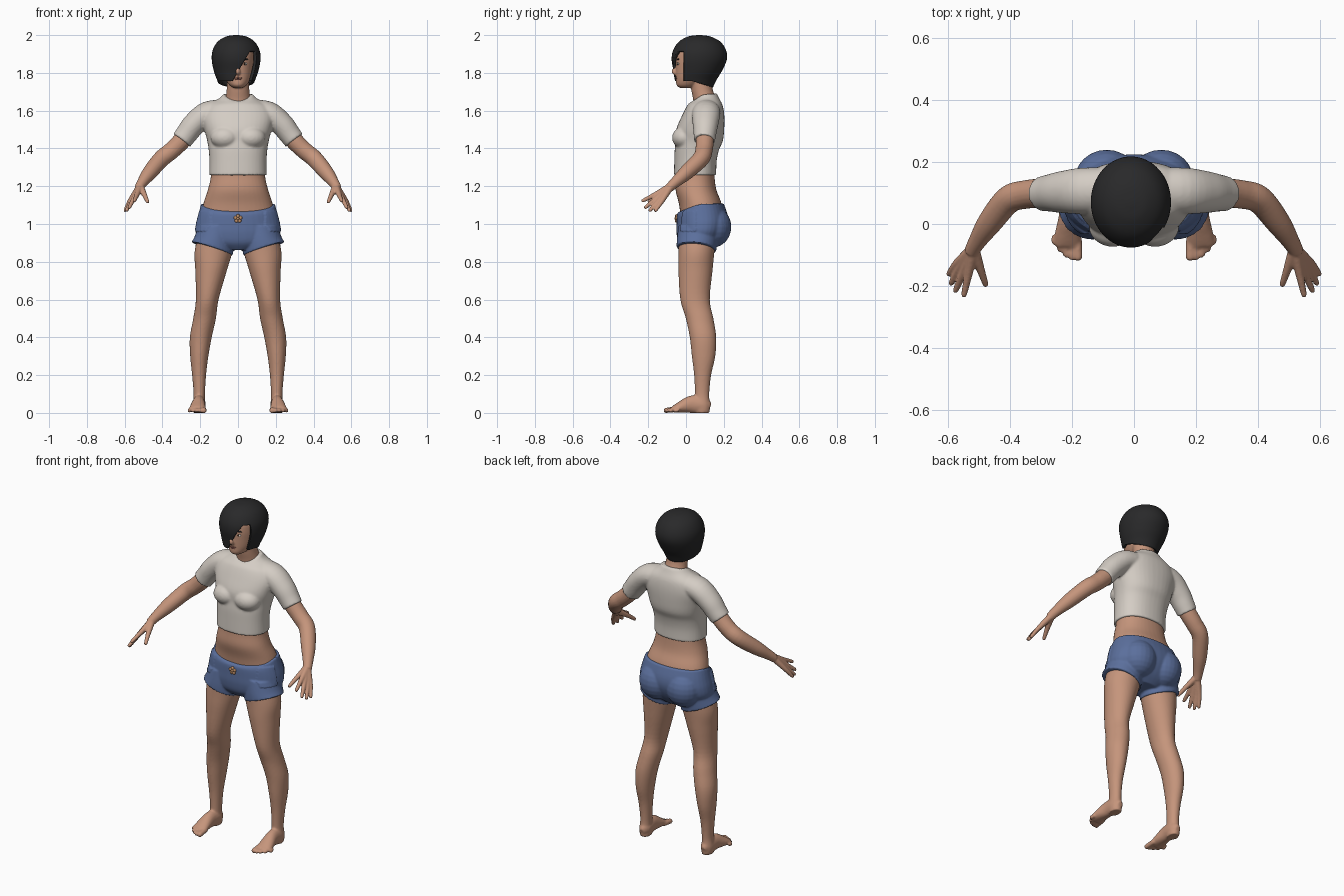
import bpy, bmesh, math
from mathutils import Vector, Matrix

if "Cube" in bpy.data.objects:
    bpy.data.objects.remove(bpy.data.objects["Cube"])


def mat(name, r, g, b):
    m = bpy.data.materials.new(name)
    m.diffuse_color = (r, g, b, 1)
    m.use_nodes = True
    m.node_tree.nodes["Principled BSDF"].inputs["Base Color"].default_value = m.diffuse_color
    return m


SKIN = mat("skin", 0.56, 0.30, 0.20)
HAIR = mat("black hair", 0.022, 0.022, 0.023)
CLOTH = mat("off white cloth", 0.66, 0.61, 0.555)
DENIM = mat("blue denim", 0.105, 0.16, 0.335)
LIPS = mat("lips", 0.33, 0.13, 0.10)
EYE = mat("eye white", 0.6, 0.57, 0.53)
IRIS = mat("dark brown", 0.04, 0.02, 0.012)
BUTTON = mat("copper", 0.52, 0.27, 0.13)


def spline(rows, sub):
    """Catmull-Rom interpolation of rows of numbers."""
    out = []
    for i in range(len(rows) - 1):
        p = [rows[max(i - 1, 0)], rows[i], rows[i + 1], rows[min(i + 2, len(rows) - 1)]]
        for k in range(sub):
            t = k / sub
            out.append([0.5 * (2 * b + (c - a) * t + (2 * a - 5 * b + 4 * c - d) * t * t
                               + (3 * b - a - 3 * c + d) * t ** 3) for a, b, c, d in zip(*p)])
    return out + [list(rows[-1])]


def skin_rings(bm, rings, caps=(True, True)):
    rows = [[bm.verts.new(p) for p in r] for r in rings]
    n = len(rows[0])
    for a, b in zip(rows, rows[1:]):
        for j in range(n):
            bm.faces.new((a[j], a[(j + 1) % n], b[(j + 1) % n], b[j]))
    for on, r in zip(caps, (rows[0], rows[-1])):
        if on:
            bm.faces.new(r)


def loft(bm, rows, seg=40, sub=5, power=2.0, caps=(True, True)):
    """Rows: cx, cy, z, rx, ry, slope x, slope y, front dip."""
    rows = [tuple(r) + (0,) * (8 - len(r)) for r in rows]
    rings = []
    for cx, cy, z, rx, ry, sx, sy, dip in spline(rows, sub):
        ring = []
        for j in range(seg):
            c, s = math.cos(2 * math.pi * j / seg), math.sin(2 * math.pi * j / seg)
            dx = math.copysign(abs(c) ** (2 / power), c) * max(rx, 0.002)
            dy = math.copysign(abs(s) ** (2 / power), s) * max(ry, 0.002)
            ring.append((cx + dx, cy + dy, z + sx * dx + sy * dy - dip * max(0, -s)))
        rings.append(ring)
    skin_rings(bm, rings, caps)


def tube(bm, rows, seg=20, sub=5):
    """Rows: x, y, z, horizontal radius, other radius."""
    rows = spline([r if len(r) == 5 else r + (r[3],) for r in rows], sub)
    rings = []
    for i, r in enumerate(rows):
        t = Vector(rows[min(i + 1, len(rows) - 1)][:3]) - Vector(rows[max(i - 1, 0)][:3])
        s = t.cross(Vector((0, 0, 1))).normalized()
        n = s.cross(t).normalized()
        rings.append([Vector(r[:3]) + s * math.cos(a) * max(r[3], 0.002) + n * math.sin(a) * max(r[4], 0.002)
                      for a in (2 * math.pi * j / seg for j in range(seg))])
    skin_rings(bm, rings)


def ball(bm, c, s, seg=24):
    bmesh.ops.create_uvsphere(bm, u_segments=seg, v_segments=seg // 2, radius=1,
                              matrix=Matrix.Translation(c) @ Matrix.Diagonal((*s, 1)))


def mirror(bm):
    g = bmesh.ops.duplicate(bm, geom=bm.verts[:] + bm.edges[:] + bm.faces[:])["geom"]
    for v in g:
        if isinstance(v, bmesh.types.BMVert):
            v.co.x = -v.co.x


def finish(name, bm, material, voxel=0, smooth=0, thick=0):
    """Make the object, optionally fusing its overlapping volumes into one skin."""
    bmesh.ops.recalc_face_normals(bm, faces=bm.faces[:])
    me = bpy.data.meshes.new(name)
    bm.to_mesh(me)
    bm.free()
    ob = bpy.data.objects.new(name, me)
    bpy.context.collection.objects.link(ob)
    if voxel:
        m = ob.modifiers.new("fuse", 'REMESH')
        m.mode, m.voxel_size = 'VOXEL', voxel
        m = ob.modifiers.new("soften", 'SMOOTH')
        m.factor, m.iterations = 0.5, smooth
    if thick:
        m = ob.modifiers.new("thickness", 'SOLIDIFY')
        m.thickness, m.offset = thick, -1
    if ob.modifiers:
        bpy.context.view_layer.update()
        dg = bpy.context.evaluated_depsgraph_get()
        ob.data = bpy.data.meshes.new_from_object(ob.evaluated_get(dg))
        ob.modifiers.clear()
    ob.data.materials.clear()
    ob.data.materials.append(material)
    ob.data.polygons.foreach_set("use_smooth", [True] * len(ob.data.polygons))
    return ob


# Legs, feet and bare waist
bm = bmesh.new()
loft(bm, [(.205, .085, .0, .03, .04), (.207, .085, .04, .033, .042), (.205, .085, .1, .03, .038),
          (.206, .088, .2, .037, .045), (.205, .093, .3, .048, .062), (.197, .09, .4, .058, .07),
          (.177, .072, .5, .06, .073), (.163, .048, .6, .06, .078), (.143, .05, .75, .083, .09),
          (.13, .055, .85, .1, .095), (.11, .06, .95, .1, .1)])
tube(bm, [(.205, .128, .03, .015, .02), (.205, .095, .04, .034, .045), (.208, .03, .045, .034, .047),
          (.213, -.03, .03, .042, .03), (.215, -.07, .017, .045, .017)])
for i in range(5):  # toes
    x, r = .181 + .019 * i, (.015 if i == 0 else .011)
    y = -.118 + .004 * i * i - .003 * i
    tube(bm, [(x + .002, -.045, .02, r), (x, y + .02, .014, r), (x, y + .005, .011, r * .9), (x, y, .01, r * .5)], 12, 3)
mirror(bm)
loft(bm, [(0, .08, .93, .17, .1), (0, .085, 1.0, .2, .11), (0, .077, 1.1, .185, .113),
          (0, .053, 1.18, .16, .108), (0, .05, 1.25, .144, .101), (0, .05, 1.32, .143, .098)], power=2.2)
for v in bm.verts:
    v.co.z = max(v.co.z, 0)
finish("legs_and_waist", bm, SKIN, .006, 4)

# Arms and hands
bm = bmesh.new()
tube(bm, [(.2, .105, 1.56, .05), (.29, .1, 1.45, .048), (.35, .095, 1.39, .046), (.405, .078, 1.345, .045),
          (.465, .005, 1.275, .04), (.505, -.055, 1.222, .029), (.525, -.09, 1.19, .024)])
fingers = [((.535, -.165, 1.155), (.55, -.235, 1.12)), ((.55, -.155, 1.138), (.578, -.22, 1.083)),
           ((.562, -.14, 1.128), (.592, -.195, 1.067)), ((.57, -.125, 1.125), (.6, -.165, 1.066)),
           ((.494, -.15, 1.152), (.477, -.2, 1.113))]
for knuckle, tip in fingers:
    mid = tuple(Vector(knuckle).lerp(Vector(tip), .85))
    tube(bm, [(.518, -.08, 1.2, .02), knuckle + (.0135,), mid + (.0098,), tip + (.006,)], 12, 4)
mirror(bm)
finish("arms_and_hands", bm, SKIN, .0045, 3)

# Head and neck
bm = bmesh.new()
loft(bm, [(0, 0, 1.72, .022, .03), (0, .01, 1.735, .045, .06), (0, .03, 1.77, .067, .083),
          (0, .055, 1.82, .08, .11), (0, .065, 1.87, .085, .12), (0, .07, 1.92, .083, .11),
          (0, .07, 1.965, .05, .06)])
loft(bm, [(0, .1, 1.57, .075, .06), (0, .1, 1.65, .068, .061), (0, .085, 1.71, .06, .057), (0, .075, 1.78, .058, .057)])
tube(bm, [(0, -.045, 1.855, .008), (0, -.058, 1.825, .009), (0, -.064, 1.808, .013), (0, -.052, 1.797, .012)], 12)
mirror_eyes = [(.034, .018)]
finish("head_and_neck", bm, SKIN, .0045, 4)

# Face details
for name, c, s, m in [("eye", (.034, -.041, 1.848), (.015, .006, .007), EYE),
                      ("iris", (.034, -.0445, 1.848), (.006, .004, .0065), IRIS),
                      ("eyebrow", (.036, -.042, 1.872), (.02, .006, .004), HAIR)]:
    bm = bmesh.new()
    ball(bm, c, s, 16)
    mirror(bm)
    finish(name + "s", bm, m)
bm = bmesh.new()
ball(bm, (0, -.048, 1.773), (.022, .009, .005), 16)
ball(bm, (0, -.047, 1.765), (.018, .009, .005), 16)
finish("lips", bm, LIPS)

# Bob hair with a slanted fringe and an opening for the face
bm = bmesh.new()
X = -.01
loft(bm, [(X, .07, 2.0, .012, .012), (X, .07, 1.992, .055, .06), (X, .072, 1.965, .098, .11),
          (X, .072, 1.92, .124, .14), (X, .07, 1.87, .129, .146), (X, .062, 1.81, .118, .128),
          (X, .05, 1.76, .1, .11), (X, .045, 1.71, .083, .092)], seg=64, sub=6, caps=(True, False))
fringe = (Vector((.07, 0, 1.925)), Vector((.17, 0, -.1)))
top = (Vector((0, 0, 1.915)), Vector((0, 0, -1)))
side = (Vector((0, -.012, 0)), Vector((0, -1, 0)))
hem = (Vector((0, 0, 1.757)), Vector((0, 0, -1)))
nape = (Vector((0, .03, 1.757)), Vector((0, -.3, -1)))
for co, no in (fringe, top, side, hem, nape):
    bmesh.ops.bisect_plane(bm, geom=bm.verts[:] + bm.edges[:] + bm.faces[:], plane_co=co, plane_no=no)


def beyond(p, *planes):
    return all((p - co).dot(no) > 0 for co, no in planes)


cut = [f for f in bm.faces if beyond(f.calc_center_median(), fringe, top, side)
       or beyond(f.calc_center_median(), hem, nape)]
bmesh.ops.delete(bm, geom=cut, context='FACES')
finish("hair", bm, HAIR, thick=.016)

# Cropped shirt with short sleeves
bm = bmesh.new()
tube(bm, [(.06, .11, 1.6, .07, .06), (.16, .107, 1.585, .075, .064), (.23, .103, 1.53, .068, .062),
          (.272, .1, 1.477, .06, .058), (.298, .097, 1.443, .056, .056)], 28)
ball(bm, (.068, -.008, 1.457), (.078, .066, .06))
mirror(bm)
loft(bm, [(0, .048, 1.258, .152, .112), (0, .05, 1.33, .151, .112), (0, .057, 1.39, .155, .117),
          (0, .07, 1.44, .163, .125), (0, .075, 1.5, .178, .127), (0, .09, 1.57, .19, .113),
          (0, .1, 1.625, .165, .095), (0, .1, 1.665, .1, .076, 0, 0, .02), (0, .098, 1.69, .076, .066, 0, 0, .042)],
     power=2.25)
finish("shirt", bm, CLOTH, .0065, 5)

# Shorts
bm = bmesh.new()
loft(bm, [(.137, .055, .868, .109, .105, .33, -.1), (.125, .06, .92, .104, .108, .15, 0), (.11, .07, .99, .1, .11)])
ball(bm, (.088, .14, .985), (.105, .1, .11))
mirror(bm)
loft(bm, [(0, .065, .862, .09, .075), (0, .07, .9, .19, .11), (0, .08, .95, .223, .13), (0, .087, 1.0, .222, .137),
          (0, .086, 1.05, .21, .134), (0, .08, 1.108, .195, .12, 0, 0, .045)], power=2.2)
shorts = finish("shorts", bm, DENIM, .0055, 4)
for v in shorts.data.vertices:  # raised side pockets
    if abs(v.co.x) > .14 and -.03 < v.co.y < .055 and .96 < v.co.z < 1.07:
        v.co += Vector((math.copysign(.006, v.co.x), -.003, 0))

# Flower-shaped waist button
bm = bmesh.new()
for i in range(5):
    a = math.pi / 2 + i * math.tau / 5
    ball(bm, (.014 * math.cos(a), -.051, 1.028 + .014 * math.sin(a)), (.01, .007, .01), 12)
ball(bm, (0, -.053, 1.028), (.008, .009, .008), 12)
finish("waist_button", bm, BUTTON)
